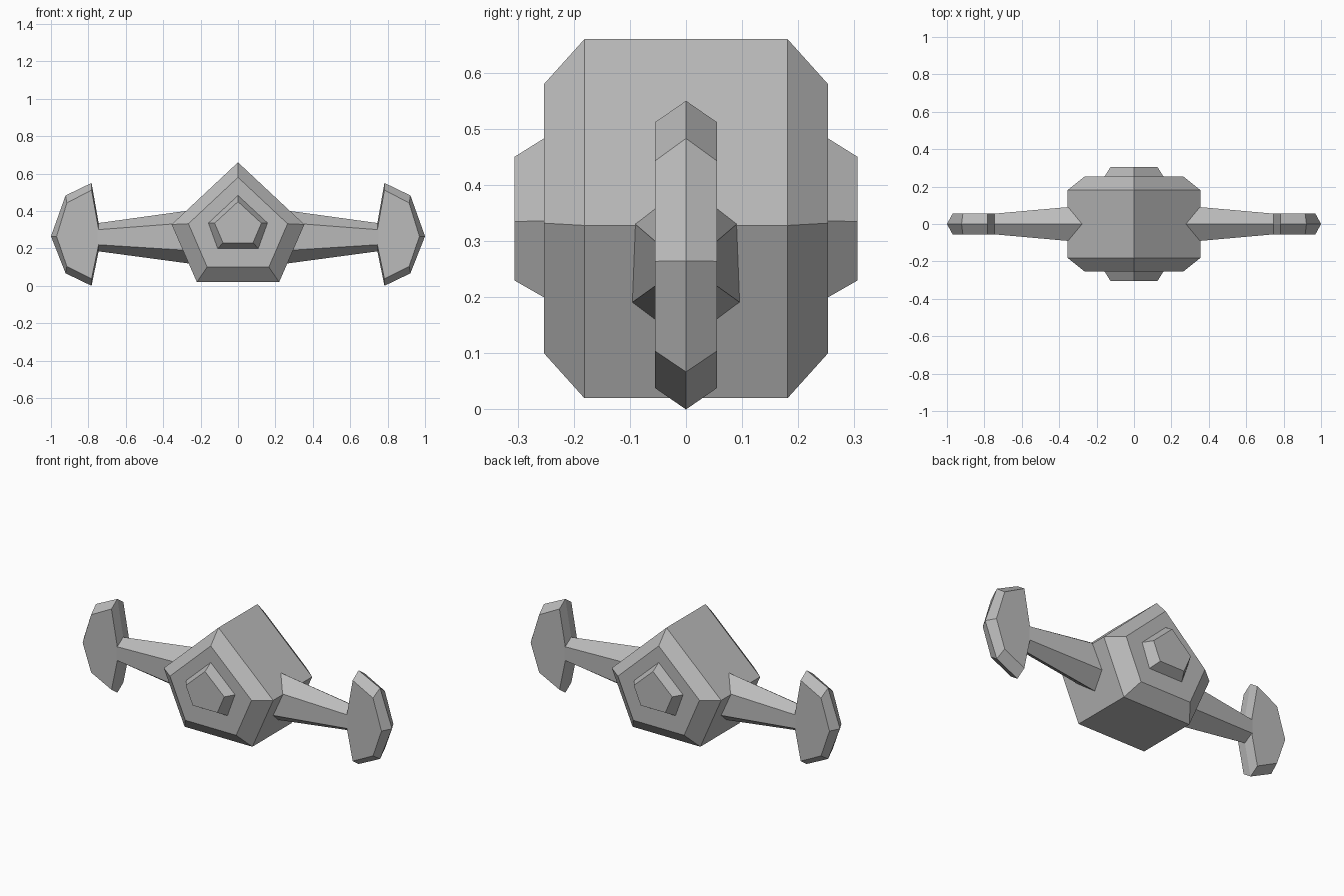
import bpy
import bmesh

cube = bpy.data.objects.get("Cube")
if cube:
    bpy.data.objects.remove(cube, do_unlink=True)

grey = bpy.data.materials.new("hull_grey")
grey.use_nodes = True
colour = (0.5, 0.5, 0.5, 1)
grey.diffuse_color = colour
grey.node_tree.nodes["Principled BSDF"].inputs["Base Color"].default_value = colour


def loft(name, rings):
    """Skin a closed solid through rings with matching point counts."""
    bm = bmesh.new()
    loops = [[bm.verts.new(p) for p in ring] for ring in rings]
    n = len(loops[0])
    for a, b in zip(loops, loops[1:]):
        for i in range(n):
            j = (i + 1) % n
            bm.faces.new((a[i], a[j], b[j], b[i]))
    bm.faces.new(loops[0])
    bm.faces.new(loops[-1])
    bmesh.ops.recalc_face_normals(bm, faces=bm.faces)
    mesh = bpy.data.meshes.new(name)
    bm.to_mesh(mesh)
    bm.free()
    mesh.materials.append(grey)
    obj = bpy.data.objects.new(name, mesh)
    bpy.context.collection.objects.link(obj)
    return obj


def pentagon(y, apex, shoulder_x, shoulder_z, base_x, base_z):
    return [(0, y, apex), (shoulder_x, y, shoulder_z), (base_x, y, base_z),
            (-base_x, y, base_z), (-shoulder_x, y, shoulder_z)]


# Pentagonal hull with chamfered ends
outer = (0.66, 0.355, 0.328, 0.22, 0.02)
inner = (0.58, 0.265, 0.332, 0.165, 0.10)
loft("hull", [pentagon(-0.253, *inner), pentagon(-0.181, *outer),
              pentagon(0.181, *outer), pentagon(0.253, *inner)])

# Raised hatch on each end of the hull
hatch_base = (0.485, 0.16, 0.336, 0.11, 0.198)
hatch_top = (0.45, 0.125, 0.335, 0.08, 0.23)
for name, s in (("front_hatch", -1), ("back_hatch", 1)):
    loft(name, [pentagon(s * 0.25, *hatch_base), pentagon(s * 0.306, *hatch_top)])


def strut_section(x, half, ridge, upper, lower, keel):
    return [(x, 0, ridge), (x, half, upper), (x, half, lower),
            (x, 0, keel), (x, -half, lower), (x, -half, upper)]


# Wing plate outlines in x and z: central ridge and smaller side faces
plate_x = (0.783, 0.922, 1.0, 0.922, 0.783, 0.745, 0.745)
ridge_z = (0.55, 0.483, 0.265, 0.067, 0.0, 0.185, 0.335)
side_x = (0.783, 0.915, 0.97, 0.915, 0.783, 0.745, 0.745)
side_z = (0.512, 0.443, 0.264, 0.104, 0.038, 0.22, 0.30)

for side, s in (("left", 1), ("right", -1)):
    # Tapered strut with a ridge above and below
    loft(side + "_strut", [strut_section(s * 0.2, 0.104, 0.411, 0.342, 0.185, 0.111),
                           strut_section(s * 0.75, 0.055, 0.335, 0.30, 0.22, 0.185)])
    # Upright plate at the strut tip
    loft(side + "_wing_plate",
         [[(s * x, y, z) for x, z in zip(xs, zs)]
          for y, xs, zs in ((-0.055, side_x, side_z), (0, plate_x, ridge_z),
                            (0.055, side_x, side_z))])
